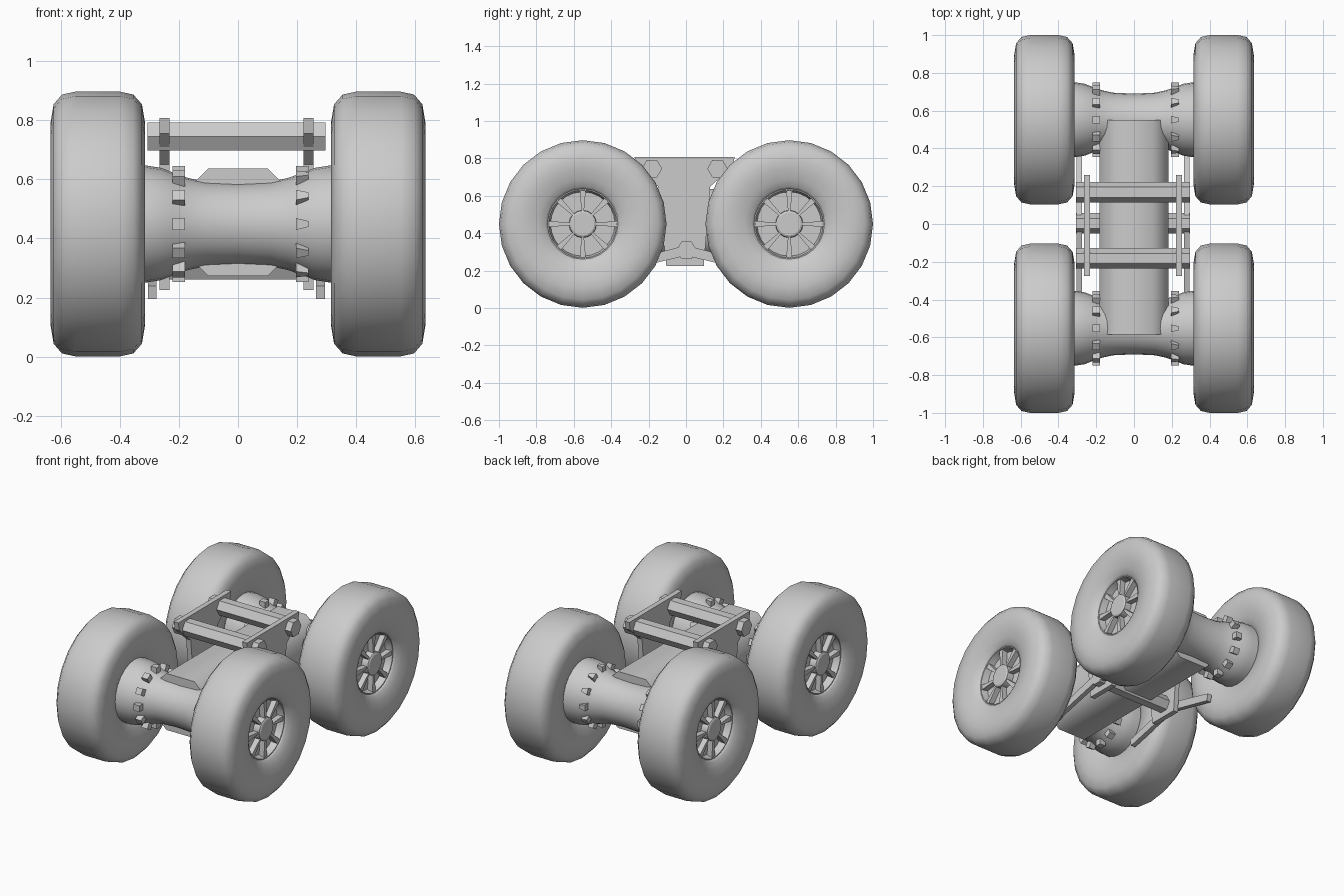
import bpy, bmesh
from math import cos, sin, pi, radians
from mathutils import Matrix, Vector

if "Cube" in bpy.data.objects:
    bpy.data.objects.remove(bpy.data.objects["Cube"])

WY, WZ = 0.552, 0.449   # wheel centre distance and height


def finish(bm, name, smooth=None):
    bmesh.ops.remove_doubles(bm, verts=bm.verts, dist=1e-5)
    bmesh.ops.recalc_face_normals(bm, faces=bm.faces)
    me = bpy.data.meshes.new(name)
    bm.to_mesh(me)
    bm.free()
    if smooth:
        me.shade_smooth()
        me.set_sharp_from_angle(angle=radians(smooth))
    ob = bpy.data.objects.new(name, me)
    bpy.context.collection.objects.link(ob)
    return ob


def lathe(name, profile, y, z, segs, smooth=None, side=1, closed=False):
    """Revolve (x, radius) points about an axis parallel to x."""
    bm = bmesh.new()
    rings = [[bm.verts.new((side * x, y + r * cos(2 * pi * i / segs), z + r * sin(2 * pi * i / segs)))
              for i in range(segs)] for x, r in profile]
    pairs = list(zip(rings, rings[1:]))
    if closed:
        pairs.append((rings[-1], rings[0]))
    else:
        bm.faces.new(rings[0])
        bm.faces.new(rings[-1])
    for a, b in pairs:
        for i in range(segs):
            j = (i + 1) % segs
            bm.faces.new((a[i], a[j], b[j], b[i]))
    return finish(bm, name, smooth)


def prism(name, pts, depth, smooth=None):
    """Extrude a 3D outline by a vector."""
    bm = bmesh.new()
    f = bm.faces.new([bm.verts.new(p) for p in pts])
    new = bmesh.ops.extrude_face_region(bm, geom=[f], use_keep_orig=True)['geom']
    bmesh.ops.translate(bm, vec=Vector(depth), verts=[v for v in new if isinstance(v, bmesh.types.BMVert)])
    return finish(bm, name, smooth)


def spokes(name, y, side):
    bm = bmesh.new()
    for i in range(8):
        b = bmesh.ops.create_cube(bm, size=1)['verts']
        for v in b:
            # wedge that widens towards the rim
            w = 0.034 if v.co.y > 0 else 0.012
            v.co = Vector((0.565 + 0.035 * v.co.x, 0.125 + 0.125 * v.co.y, w * v.co.z))
        bmesh.ops.rotate(bm, verts=b, cent=(0, 0, 0), matrix=Matrix.Rotation(i * pi / 4, 3, 'X'))
    for v in bm.verts:
        v.co = Vector((v.co.x * side, v.co.y + y, v.co.z + WZ))
    finish(bm, name)


def bolts(name, y, x, taper):
    bm = bmesh.new()
    for i in range(12):
        b = bmesh.ops.create_cube(bm, size=1)['verts']
        for v in b:
            t = taper if v.co.x > 0 else 1
            v.co = Vector((x + 0.042 * v.co.x, 0.178 + 0.038 * v.co.y, 0.04 * v.co.z * t))
        bmesh.ops.rotate(bm, verts=b, cent=(0, 0, 0), matrix=Matrix.Rotation(i * pi / 6, 3, 'X'))
    bmesh.ops.translate(bm, vec=(0, y, WZ), verts=bm.verts)
    finish(bm, name)


tire = [(0.585, 0.185), (0.6, 0.2), (0.617, 0.24), (0.632, 0.3), (0.634, 0.345), (0.624, 0.405),
        (0.596, 0.438), (0.55, 0.448), (0.40, 0.448), (0.354, 0.438), (0.325, 0.405),
        (0.315, 0.345), (0.317, 0.3), (0.332, 0.24), (0.349, 0.2), (0.364, 0.185)]
rim = [(0.37, 0.188), (0.588, 0.192), (0.588, 0.182), (0.545, 0.172), (0.545, 0.001)]
axle_half = [(0.4, 0.2), (0.31, 0.198), (0.26, 0.19), (0.22, 0.174), (0.17, 0.156), (0.11, 0.143)]
axle = [(-x, r) for x, r in axle_half] + [(0, 0.138)] + axle_half[::-1]

# Wheels and axles
for end, y in (("front", -WY), ("rear", WY)):
    lathe(end + "_axle", axle, y, WZ, 24, 40)
    for label, s in (("left", -1), ("right", 1)):
        n = f"{end}_{label}_"
        lathe(n + "tire", tire, y, WZ, 24, 50, s, True)
        lathe(n + "rim", rim, y, WZ, 24, 40, s)
        lathe(n + "hub", [(0.53, 0.075), (0.588, 0.072), (0.594, 0.062)], y, WZ, 16, 30, s)
        spokes(n + "spokes", y, s)
    bolts(end + "_left_bolts", y, -0.2, 1)
    bolts(end + "_right_bolts", y, 0.217, 0.5)

# Central chamfered tube joining the axles
oct8 = [(.1, .182), (.182, .1), (.182, -.1), (.1, -.182), (-.1, -.182), (-.182, -.1), (-.182, .1), (-.1, .182)]
prism("central_tube", [(x, -0.586, 0.455 + z) for x, z in oct8], (0, 1.137, 0), 50)

# Side plates and angled lower arms
plate = [(-.275, .808), (.26, .808), (.25, .755), (.13, .65), (.095, .225), (-.105, .225), (-.15, .65), (-.265, .755)]
arm = [(-.355, .195), (-.365, .24), (0, .335), (.365, .24), (.355, .195), (0, .28)]
for label, px, ax in (("left", -0.265, -0.305), ("right", 0.222, 0.264)):
    prism(label + "_plate", [(px, y, z) for y, z in plate], (0.033, 0, 0))
    prism(label + "_arm", [(ax, y, z) for y, z in arm], (0.03, 0, 0))

# Hexagonal cross bars
for label, y, z in (("front_upper", -0.182, 0.745), ("rear_upper", 0.168, 0.745), ("lower", 0.003, 0.308)):
    lathe(label + "_bar", [(-0.306, 0.054), (0.296, 0.054)], y, z, 6)
